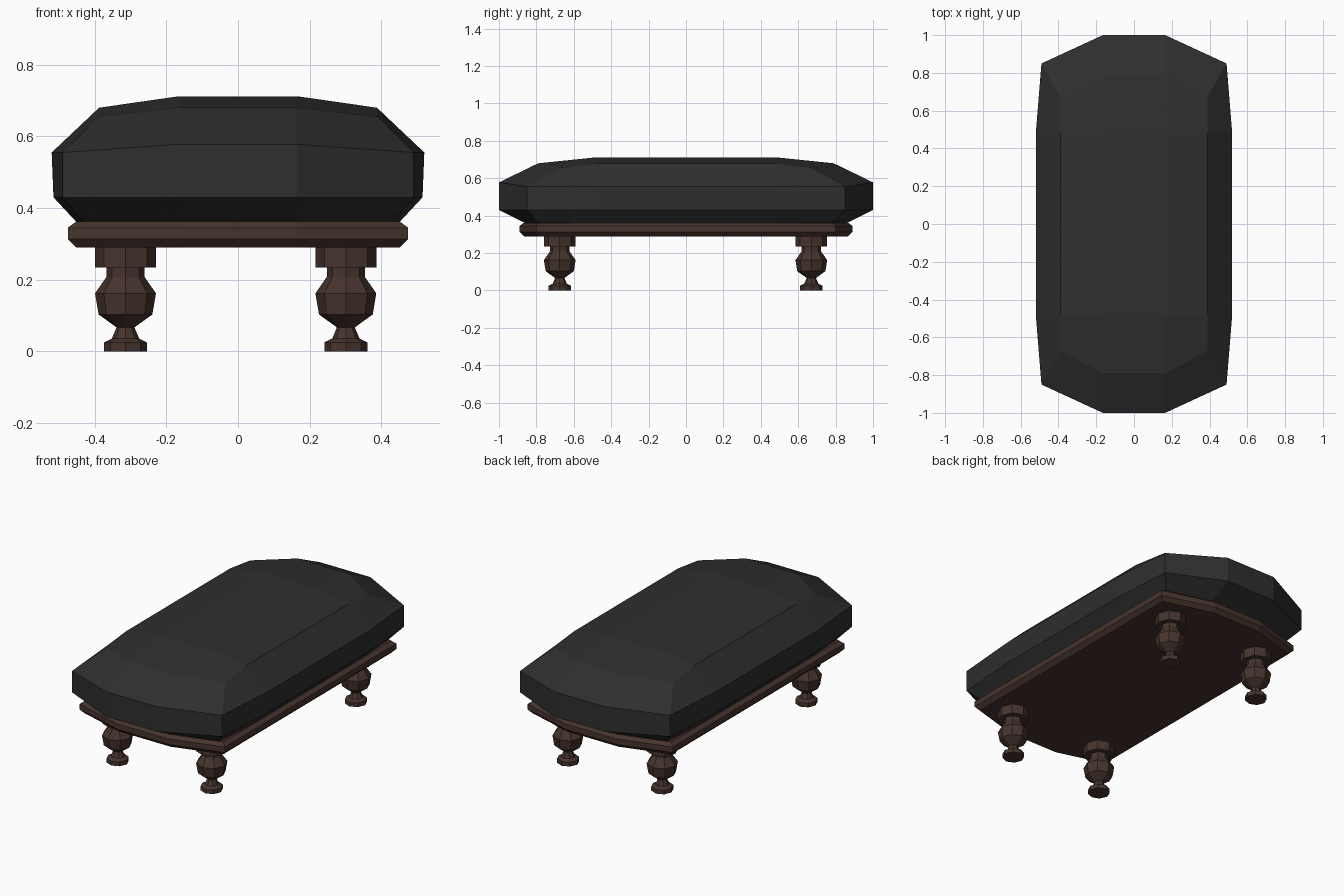
import bpy, bmesh, math

if "Cube" in bpy.data.objects:
    bpy.data.objects.remove(bpy.data.objects["Cube"])


def material(name, rgb):
    m = bpy.data.materials.new(name)
    m.diffuse_color = (*rgb, 1)
    m.use_nodes = True
    m.node_tree.nodes["Principled BSDF"].inputs["Base Color"].default_value = m.diffuse_color
    return m


LEATHER = material("black leather", (0.028, 0.028, 0.028))
WOOD = material("dark wood", (0.062, 0.034, 0.026))


def finish(bm, name, mat):
    bmesh.ops.recalc_face_normals(bm, faces=bm.faces[:])
    me = bpy.data.meshes.new(name)
    bm.to_mesh(me)
    bm.free()
    me.materials.append(mat)
    ob = bpy.data.objects.new(name, me)
    bpy.context.collection.objects.link(ob)
    return ob


def ring(bm, quarter):
    """Mirror three points (side, corner, end) into a 12-point outline."""
    pts = []
    for sx, sy in ((1, 1), (-1, 1), (-1, -1), (1, -1)):
        part = quarter if sx * sy > 0 else quarter[::-1]
        pts += [(sx * x, sy * y, z) for x, y, z in part]
    return [bm.verts.new(p) for p in pts]


def bridge(bm, rings):
    for a, b in zip(rings, rings[1:]):
        n = len(a)
        for i in range(n):
            j = (i + 1) % n
            bm.faces.new((a[i], a[j], b[j], b[i]))


# Padded cushion: stacked outlines closed by a gently domed top
bm = bmesh.new()
rings = [ring(bm, q) for q in (
    [(0.45, 0.48, 0.36), (0.43, 0.785, 0.36), (0.165, 0.86, 0.36)],
    [(0.515, 0.48, 0.43), (0.49, 0.85, 0.43), (0.165, 1.0, 0.43)],
    [(0.52, 0.48, 0.555), (0.49, 0.85, 0.555), (0.165, 1.0, 0.578)],
    [(0.388, 0.48, 0.68), (0.388, 0.67, 0.655), (0.165, 0.79, 0.68)])]
bridge(bm, rings)
bm.faces.new(rings[0][::-1])
top = rings[-1]
mid = [bm.verts.new((x * 0.165, y * 0.48, 0.712))
       for x, y in ((1, 1), (-1, 1), (-1, -1), (1, -1))]
for k in range(4):
    bm.faces.new((*top[3 * k:3 * k + 3], mid[k]))
    bm.faces.new((top[3 * k + 2], top[(3 * k + 3) % 12], mid[(k + 1) % 4], mid[k]))
bm.faces.new(mid)
finish(bm, "cushion", LEATHER)

# Wooden frame with chamfered edges
bm = bmesh.new()
rings = []
for inset, z in ((0.023, 0.29), (0, 0.313), (0, 0.345), (0.023, 0.362)):
    rings.append(ring(bm, [(0.475 - inset, 0.48, z), (0.475 - inset, 0.80 - inset * 0.7, z),
                           (0.165, 0.89 - inset, z)]))
bridge(bm, rings)
bm.faces.new(rings[0][::-1])
bm.faces.new(rings[-1])
finish(bm, "frame", WOOD)

# Turned eight-sided legs (radius, height)
PROFILE = [(0.06, 0), (0.06, 0.025), (0.038, 0.036), (0.025, 0.067), (0.075, 0.103),
           (0.085, 0.162), (0.053, 0.208), (0.053, 0.234), (0.085, 0.234), (0.085, 0.295)]


def leg(name, cx, cy):
    bm = bmesh.new()
    rings = [[bm.verts.new((cx + r * math.cos(i * math.pi / 4),
                            cy + r * math.sin(i * math.pi / 4), z)) for i in range(8)]
             for r, z in PROFILE]
    bridge(bm, rings)
    bm.faces.new(rings[0][::-1])
    bm.faces.new(rings[-1])
    finish(bm, name, WOOD)


for side, x in (("left", -0.314), ("right", 0.301)):
    for end, y in (("front", -0.675), ("back", 0.67)):
        leg(f"{end}_{side}_leg", x, y)
